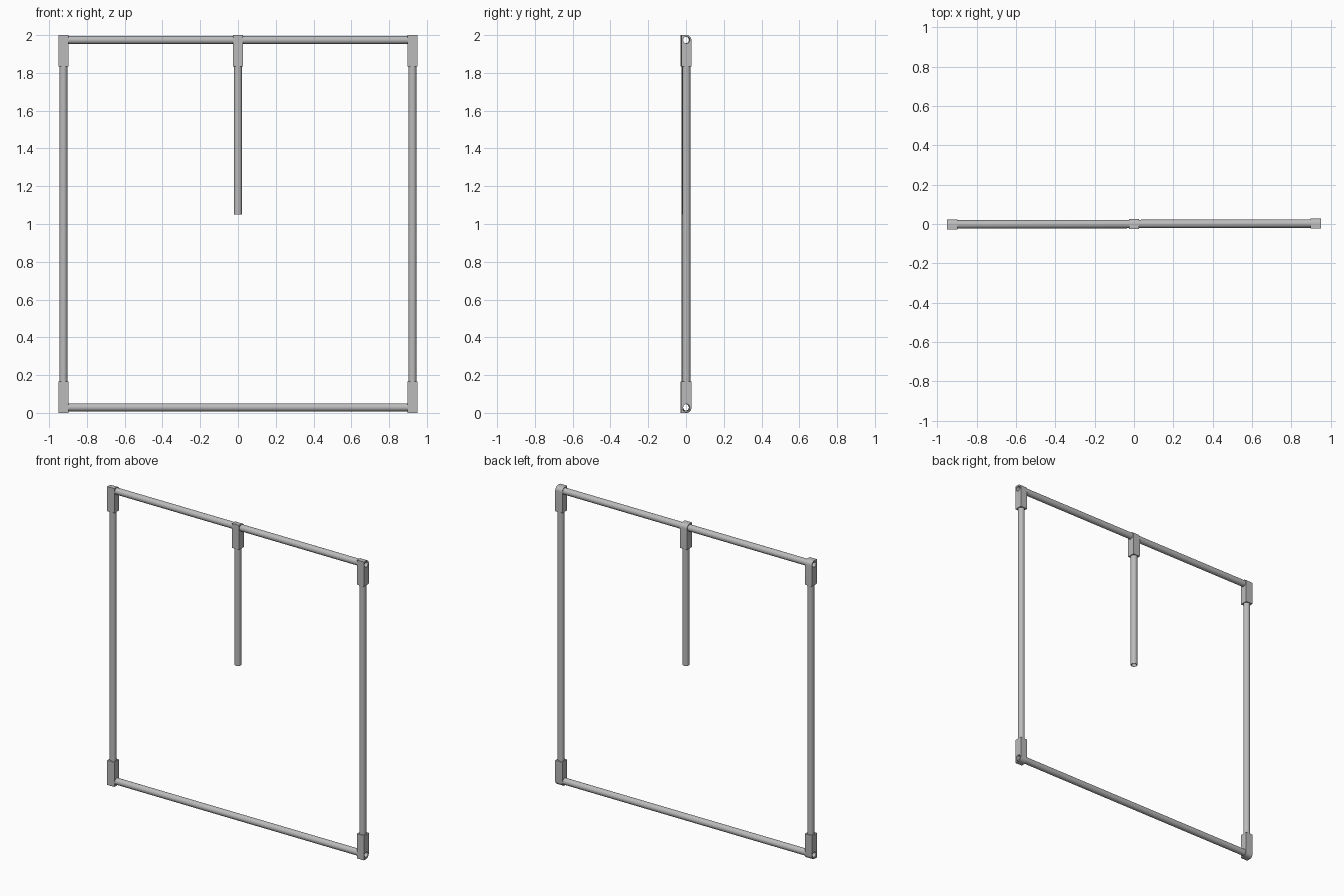
import bpy, bmesh, math
from mathutils import Matrix, Vector

cube = bpy.data.objects.get("Cube")
if cube:
    bpy.data.objects.remove(cube)

grey = bpy.data.materials.new("grey plastic")
grey.use_nodes = True
GREY = (0.5, 0.5, 0.5, 1)
grey.diffuse_color = GREY
grey.node_tree.nodes["Principled BSDF"].inputs["Base Color"].default_value = GREY

SEGMENTS = 24
PIPE, BORE = 0.0215, 0.0175          # pipe radii
HALF = 0.026                         # half width of a fitting
SIDE, TOP, BOTTOM = 0.924, 1.974, 0.026
TURN = Matrix.Rotation(0.0027, 4, "Z")  # the frame stands very slightly turned


def finish(name, mesh):
    mesh.materials.clear()
    mesh.materials.append(grey)
    obj = bpy.data.objects.new(name, mesh)
    bpy.context.collection.objects.link(obj)
    bpy.context.view_layer.objects.active = obj
    bpy.ops.object.select_all(action="DESELECT")
    obj.select_set(True)
    bpy.ops.object.shade_smooth_by_angle(angle=math.radians(30))
    obj.matrix_world = TURN


def pipe(name, start, end):
    """Hollow pipe with open ends between two points."""
    start, end = Vector(start), Vector(end)
    turn = (end - start).to_track_quat("Z", "Y").to_matrix()
    bm = bmesh.new()
    rings = []
    for centre, radius in ((start, PIPE), (end, PIPE), (end, BORE), (start, BORE)):
        angles = [math.tau * i / SEGMENTS for i in range(SEGMENTS)]
        rings.append([bm.verts.new(centre + turn @ Vector((radius * math.cos(a), radius * math.sin(a), 0)))
                      for a in angles])
    for k in range(4):
        a, b = rings[k], rings[(k + 1) % 4]
        for i in range(SEGMENTS):
            j = (i + 1) % SEGMENTS
            bm.faces.new((a[i], a[j], b[j], b[i]))
    bmesh.ops.recalc_face_normals(bm, faces=bm.faces)
    mesh = bpy.data.meshes.new(name)
    bm.to_mesh(mesh)
    bm.free()
    finish(name, mesh)


def fitting(name, x, z, up):
    """Block with a flat front, a rounded back corner and a bore for the crossbar."""
    length = 0.139
    outer = [(-HALF, -length), (-HALF, HALF)]
    outer += [(HALF * math.sin(a), HALF * math.cos(a))
              for a in (math.pi / 2 * i / 8 for i in range(9))]
    outer.append((HALF, -length))
    hole = [(PIPE * math.cos(a), PIPE * math.sin(a))
            for a in (math.tau * i / SEGMENTS for i in range(SEGMENTS))]
    curve = bpy.data.curves.new(name, "CURVE")
    curve.dimensions = "2D"
    curve.fill_mode = "BOTH"
    curve.extrude = HALF
    for points in (outer, hole):
        spline = curve.splines.new("POLY")
        spline.points.add(len(points) - 1)
        for point, (y, h) in zip(spline.points, points):
            point.co = (y, h * up, 0, 1)
        spline.use_cyclic_u = True
    helper = bpy.data.objects.new(name + " outline", curve)
    bpy.context.collection.objects.link(helper)
    mesh = bpy.data.meshes.new_from_object(
        helper.evaluated_get(bpy.context.evaluated_depsgraph_get()))
    bpy.data.objects.remove(helper)
    # Stand the profile up in the y-z plane
    bm = bmesh.new()
    bm.from_mesh(mesh)
    for v in bm.verts:
        v.co = (x + v.co.z, v.co.x, z + v.co.y)
    bmesh.ops.remove_doubles(bm, verts=bm.verts, dist=0.0001)
    bmesh.ops.recalc_face_normals(bm, faces=bm.faces)
    bm.to_mesh(mesh)
    bm.free()
    mesh.name = name
    finish(name, mesh)


# Crossbars run through the bored corner fittings
END = SIDE + HALF - 0.001
pipe("top_bar", (-END, 0, TOP), (END, 0, TOP))
pipe("bottom_bar", (-END, 0, BOTTOM + 0.003), (END, 0, BOTTOM + 0.003))

# Uprights and corner fittings
for side, x in (("left", SIDE), ("right", -SIDE)):
    pipe(side + "_upright", (x, 0, 0.06), (x, 0, 1.94))
    fitting(side + "_top_fitting", x, TOP, 1)
    fitting(side + "_bottom_fitting", x, BOTTOM, -1)

# Short pipe hanging from the middle of the top bar
fitting("middle_fitting", 0, TOP, 1)
pipe("hanging_pipe", (0, 0, 1.05), (0, 0, 1.94))
